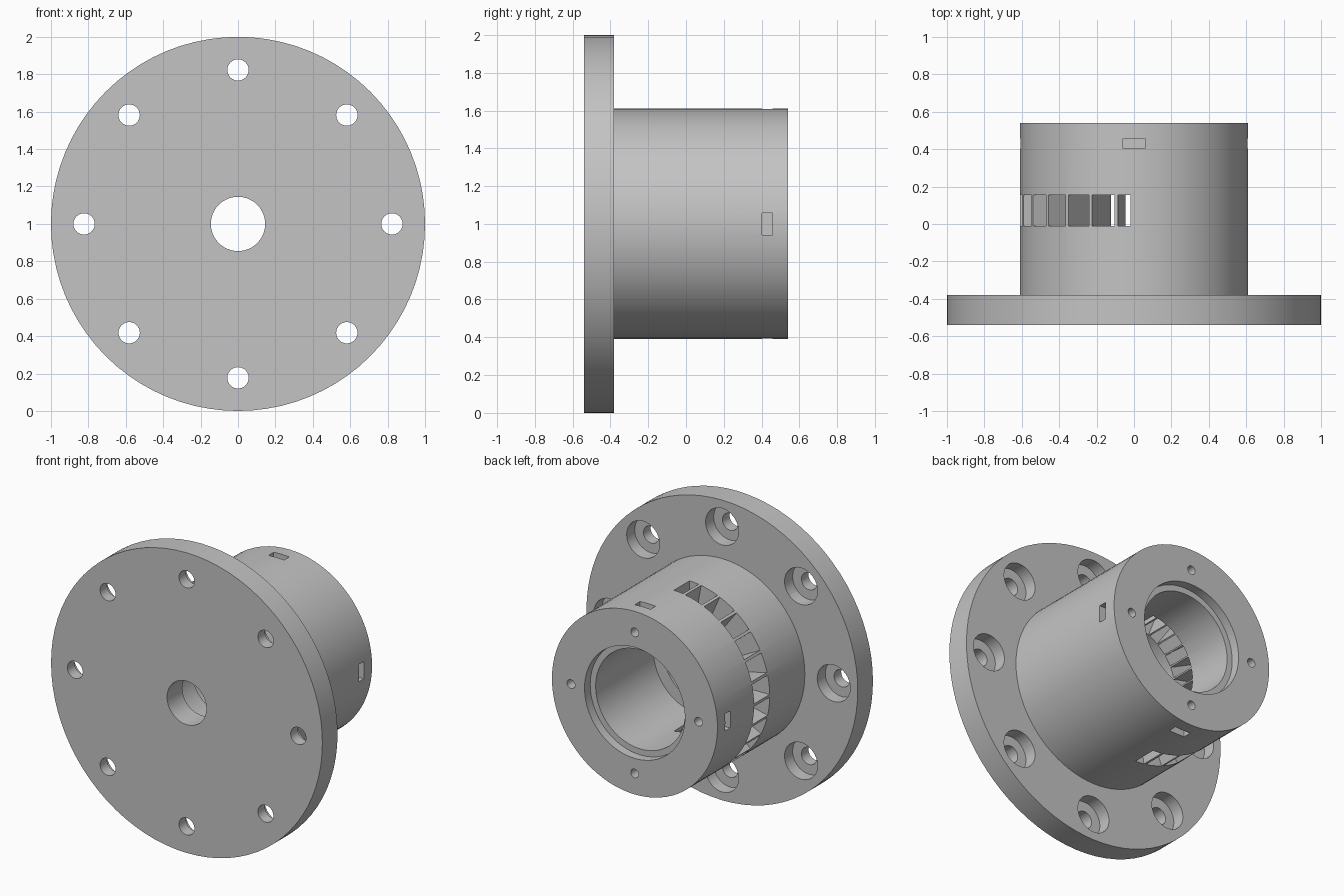
import bpy, bmesh, math
from mathutils import Matrix, Vector

cube = bpy.data.objects.get("Cube")
if cube:
    bpy.data.objects.remove(cube, do_unlink=True)

CENTRE_Z = 1.0
BACK = 0.54          # rear face of the hub; the flange front is at -BACK
FLANGE_BACK = -0.38
HUB_R = 0.61
BORE_R = 0.33


def polar(radius, angle, y=0.0):
    """Point at an angle measured from straight up, turning towards -x."""
    return Vector((-radius * math.sin(angle), y, CENTRE_Z + radius * math.cos(angle)))


def lathe(bm, profile, centre, steps, closed=False):
    """Revolve (radius, y) points around an axis parallel to y."""
    verts = [bm.verts.new(centre + Vector((r, y, 0))) for r, y in profile]
    pairs = list(zip(verts, verts[1:]))
    if closed:
        pairs.append((verts[-1], verts[0]))
    edges = [bm.edges.new(p) for p in pairs]
    bmesh.ops.spin(bm, geom=verts + edges, cent=centre, axis=(0, 1, 0),
                   angle=math.tau, steps=steps, use_duplicate=False)
    bmesh.ops.remove_doubles(bm, verts=bm.verts, dist=1e-5)


def finish(bm, name):
    bmesh.ops.recalc_face_normals(bm, faces=bm.faces)
    mesh = bpy.data.meshes.new(name)
    bm.to_mesh(mesh)
    bm.free()
    obj = bpy.data.objects.new(name, mesh)
    bpy.context.collection.objects.link(obj)
    return obj


# Flange, hub and stepped bore as one turned part
bm = bmesh.new()
lathe(bm, [(0.145, -BACK), (1, -BACK), (1, FLANGE_BACK), (HUB_R, FLANGE_BACK),
           (HUB_R, BACK), (0.37, BACK), (0.37, 0.48), (BORE_R, 0.48),
           (BORE_R, -0.13), (0.25, -0.13), (0.25, FLANGE_BACK), (0.145, FLANGE_BACK)],
      Vector((0, 0, CENTRE_Z)), 80, closed=True)
body = finish(bm, "flanged_hub")

# Counterbored flange holes
bm = bmesh.new()
seat = FLANGE_BACK - 0.085
for i in range(8):
    lathe(bm, [(0, -0.6), (0.057, -0.6), (0.057, seat), (0.122, seat),
               (0.122, -0.34), (0, -0.34)], polar(0.823, i * math.tau / 8), 32)
flange_holes = finish(bm, "flange_hole_cutter")

# Screw holes in the rear face
bm = bmesh.new()
for i in range(4):
    lathe(bm, [(0, 0.3), (0.029, 0.3), (0.029, 0.6), (0, 0.6)],
          polar(0.47, i * math.tau / 4), 24)
screw_holes = finish(bm, "screw_hole_cutter")

# Nut pockets through the hub side, one for each screw hole
bm = bmesh.new()
for i in range(4):
    angle = i * math.tau / 4
    place = (Matrix.Translation(polar(0.535, angle, 0.43))
             @ Matrix.Rotation(-angle, 4, 'Y')
             @ Matrix.Diagonal((0.115, 0.055, 0.25, 1)))
    bmesh.ops.create_cube(bm, size=1, matrix=place)
nut_pockets = finish(bm, "nut_pocket_cutter")

# Row of radial slots around the right half of the hub
bm = bmesh.new()
pitch, half_width = math.radians(13.5), math.radians(5.9)
for i in range(14):
    mid = math.pi / 2 + (i - 6.5) * pitch
    corners = [polar(r, mid + s * half_width, -0.01)
               for r, s in ((0.28, -1), (0.66, -1), (0.66, 1), (0.28, 1))]
    for c in corners:
        c.x = min(c.x, -0.02)
    face = bm.faces.new([bm.verts.new(c) for c in corners])
    extruded = bmesh.ops.extrude_face_region(bm, geom=[face], use_keep_orig=True)
    moved = [g for g in extruded["geom"] if isinstance(g, bmesh.types.BMVert)]
    bmesh.ops.translate(bm, verts=moved, vec=(0, 0.165, 0))
slots = finish(bm, "slot_cutter")

# Cut the openings and drop the cutters
bpy.ops.object.select_all(action='DESELECT')
bpy.context.view_layer.objects.active = body
body.select_set(True)
for cutter in (flange_holes, slots, nut_pockets, screw_holes):
    cutter.hide_render = True
    mod = body.modifiers.new(cutter.name, 'BOOLEAN')
    mod.operation = 'DIFFERENCE'
    mod.solver = 'EXACT'
    mod.object = cutter
    bpy.ops.object.modifier_apply(modifier=mod.name)
    bpy.data.objects.remove(cutter, do_unlink=True)

# Plain grey finish
grey = bpy.data.materials.new("plain_grey")
grey.use_nodes = True
colour = (0.55, 0.55, 0.55, 1)
grey.diffuse_color = colour
grey.node_tree.nodes["Principled BSDF"].inputs["Base Color"].default_value = colour
body.data.materials.clear()
body.data.materials.append(grey)
bpy.ops.object.shade_smooth_by_angle(angle=math.radians(30))
